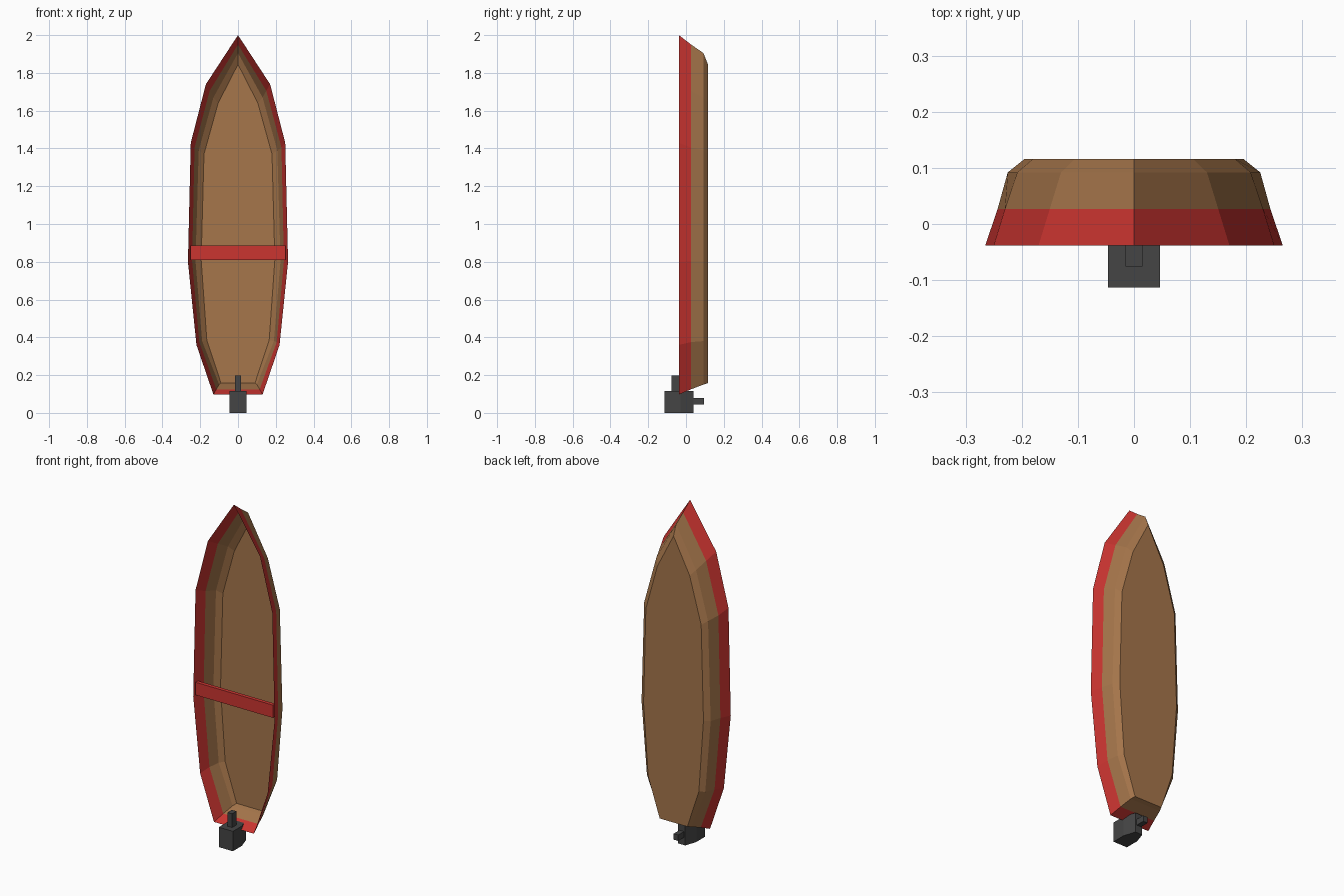
import bpy, bmesh

if "Cube" in bpy.data.objects:
    bpy.data.objects.remove(bpy.data.objects["Cube"])


def material(name, rgb):
    m = bpy.data.materials.new(name)
    m.diffuse_color = (*rgb, 1)
    m.use_nodes = True
    m.node_tree.nodes["Principled BSDF"].inputs["Base Color"].default_value = m.diffuse_color
    return m


RED = material("red_paint", (0.60, 0.035, 0.03))
WOOD = material("wood", (0.38, 0.18, 0.07))
DARK = material("dark_metal", (0.06, 0.06, 0.06))


def finish(bm, name, mat):
    bmesh.ops.recalc_face_normals(bm, faces=bm.faces)
    me = bpy.data.meshes.new(name)
    bm.to_mesh(me)
    bm.free()
    me.materials.append(mat)
    ob = bpy.data.objects.new(name, me)
    bpy.context.collection.objects.link(ob)
    return ob


def shell(name, rings, mat, cap=False):
    """Loft mirrored half outlines (stern to bow) stacked along y."""
    bm = bmesh.new()
    loops = []
    for y, half in rings:
        full = half + [(-x, z) for x, z in reversed(half[:-1])]
        loops.append([bm.verts.new((x, y, z)) for x, z in full])
    for a, b in zip(loops, loops[1:]):
        n = len(a)
        for i in range(n):
            j = (i + 1) % n
            bm.faces.new((a[i], a[j], b[j], b[i]))
    if cap:
        bm.faces.new(loops[-1])
    return finish(bm, name, mat)


def box(name, x, y, z, mat, back_scale=1.0):
    """Box from half width x and y, z ranges; back end may taper in x."""
    bm = bmesh.new()
    bmesh.ops.create_cube(bm, size=1)
    for v in bm.verts:
        back = v.co.y > 0
        v.co = (2 * x * v.co.x * (back_scale if back else 1),
                y[1] if back else y[0],
                z[1] if v.co.z > 0 else z[0])
    return finish(bm, name, mat)


# Hull outlines from open rim to flat bottom
rim = (-0.038, [(0.13, 0.097), (0.22, 0.36), (0.265, 0.80), (0.25, 1.43), (0.17, 1.74), (0, 2.0)])
seam = (0.027, [(0.115, 0.125), (0.205, 0.375), (0.243, 0.805), (0.23, 1.405), (0.15, 1.705), (0, 1.95)])
chine = (0.092, [(0.10, 0.15), (0.19, 0.38), (0.225, 0.805), (0.208, 1.39), (0.13, 1.67), (0, 1.905)])
floor = (0.116, [(0.09, 0.158), (0.165, 0.385), (0.195, 0.81), (0.18, 1.37), (0.105, 1.64), (0, 1.845)])

shell("gunwale", [rim, seam], RED)
shell("hull", [seam, chine, floor], WOOD, cap=True)

# Cross bench
box("seat", 0.252, (-0.034, -0.012), (0.81, 0.885), RED)

# Outboard motor: block, tapered back, tiller and propeller shaft
box("motor_block", 0.046, (-0.113, -0.03), (0.0, 0.117), DARK)
box("motor_back", 0.046, (-0.03, 0.04), (0.0, 0.117), DARK, back_scale=0.5)
box("tiller", 0.015, (-0.076, -0.036), (0.117, 0.198), DARK)
box("propeller_shaft", 0.015, (0.04, 0.094), (0.045, 0.08), DARK)
